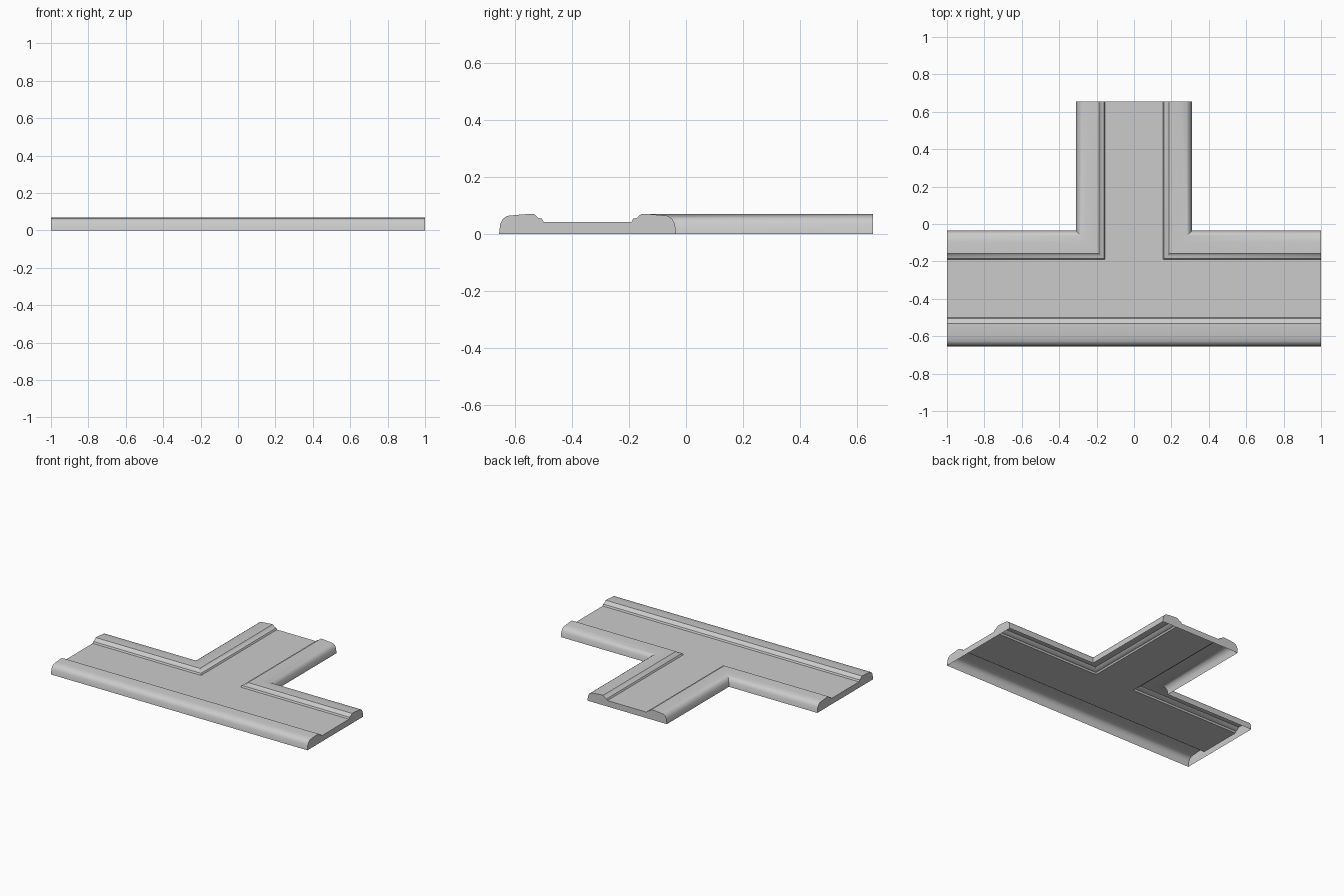
import bpy
import bmesh
import math

cube = bpy.data.objects.get("Cube")
if cube:
    bpy.data.objects.remove(cube, do_unlink=True)

grey = bpy.data.materials.new("stone grey")
grey.use_nodes = True
grey.diffuse_color = (0.6, 0.6, 0.6, 1)
grey.node_tree.nodes["Principled BSDF"].inputs["Base Color"].default_value = (0.6, 0.6, 0.6, 1)

END_X, FRONT, BACK = 1.0, -0.655, 0.655
INNER_Y, STEM_X = -0.035, 0.31

# Kerb cross-section: (distance in from the outer edge, height)
KERB = [(0, 0), (0.004, 0.035), (0.013, 0.052), (0.028, 0.063), (0.06, 0.066),
        (0.105, 0.07), (0.122, 0.07), (0.137, 0.056), (0.15, 0.053), (0.156, 0.042)]


def front_path(d):
    return [(-END_X, FRONT + d), (END_X, FRONT + d)]


def corner_path(side):
    # Mitred run: along the main road, then up the side road
    return lambda d: [(side * END_X, INNER_Y - d),
                      (side * (STEM_X - d), INNER_Y - d),
                      (side * (STEM_X - d), BACK)]


def make_object(name, faces, up=True):
    bm = bmesh.new()
    for points in faces:
        bm.faces.new([bm.verts.new(p) for p in points])
    bmesh.ops.remove_doubles(bm, verts=bm.verts, dist=0.0005)
    bm.normal_update()
    if up:
        for face in bm.faces:
            if face.normal.z < 0:
                face.normal_flip()
    mesh = bpy.data.meshes.new(name)
    bm.to_mesh(mesh)
    bm.free()
    mesh.materials.append(grey)
    obj = bpy.data.objects.new(name, mesh)
    bpy.context.collection.objects.link(obj)
    bpy.ops.object.select_all(action='DESELECT')
    obj.select_set(True)
    bpy.context.view_layer.objects.active = obj
    bpy.ops.object.shade_smooth_by_angle(angle=math.radians(35))
    return obj


def sweep(name, path):
    rows = [[(x, y, h) for x, y in path(d)] for d, h in KERB]
    faces = []
    for low, high in zip(rows, rows[1:]):
        for i in range(len(low) - 1):
            faces.append([low[i], low[i + 1], high[i + 1], high[i]])
    make_object(name, faces)


# Kerbs
sweep("front_kerb", front_path)
sweep("left_kerb", corner_path(1))
sweep("right_kerb", corner_path(-1))

# Road surface, open underneath
depth, level = KERB[-1]
outline = (front_path(depth) + corner_path(1)(depth)
           + corner_path(-1)(depth)[::-1])
make_object("road_surface", [[(x, y, level) for x, y in outline]])

# End caps closing the three cut ends
main = [(FRONT + d, h) for d, h in KERB] + [(INNER_Y - d, h) for d, h in KERB[::-1]]
stem = [(-STEM_X + d, h) for d, h in KERB] + [(STEM_X - d, h) for d, h in KERB[::-1]]
make_object("left_end_cap", [[(END_X, y, z) for y, z in main[::-1]]], up=False)
make_object("right_end_cap", [[(-END_X, y, z) for y, z in main]], up=False)
make_object("back_end_cap", [[(x, BACK, z) for x, z in stem]], up=False)
